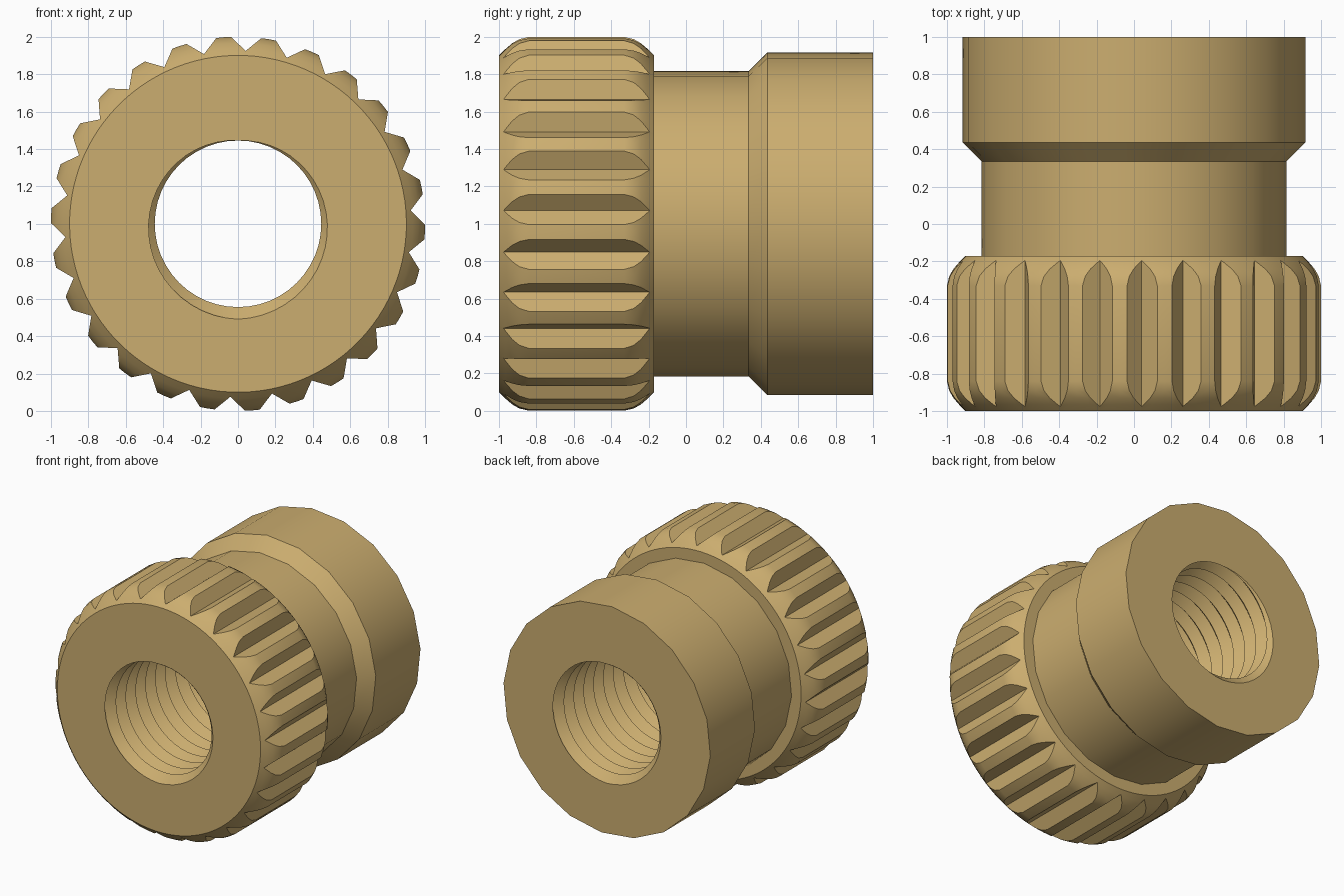
import bpy, bmesh, math
from math import cos, sin, radians, tau

if "Cube" in bpy.data.objects:
    bpy.data.objects.remove(bpy.data.objects["Cube"])

brass = bpy.data.materials.new("brass")
brass.diffuse_color = (0.60, 0.42, 0.16, 1)
brass.use_nodes = True
brass.node_tree.nodes["Principled BSDF"].inputs["Base Color"].default_value = brass.diffuse_color


def polar(r, a, y):
    return (r * cos(a), y, 1 + r * sin(a))


def finish(bm, name):
    bmesh.ops.recalc_face_normals(bm, faces=bm.faces)
    me = bpy.data.meshes.new(name)
    bm.to_mesh(me)
    bm.free()
    me.materials.append(brass)
    ob = bpy.data.objects.new(name, me)
    bpy.context.collection.objects.link(ob)
    return ob


def revolve(name, profile, n, offset=0):
    """Closed solid of revolution around the y axis; profile is (y, radius)."""
    bm = bmesh.new()
    rings = [[bm.verts.new(polar(r, radians(offset) + tau * i / n, y)) for i in range(n)]
             for y, r in profile]
    for a, b in zip(rings, rings[1:]):
        for i in range(n):
            j = (i + 1) % n
            bm.faces.new((a[i], a[j], b[j], b[i]))
    bm.faces.new(rings[0])
    bm.faces.new(rings[-1])
    return finish(bm, name)


def boolean(target, cutter, op):
    mod = target.modifiers.new(op, 'BOOLEAN')
    mod.operation, mod.solver, mod.object = op, 'EXACT', cutter
    bpy.context.view_layer.objects.active = target
    bpy.ops.object.modifier_apply(modifier=mod.name)
    bpy.data.objects.remove(cutter)


# Knurled head with rounded rims
rim = [(-1, 0.9), (-0.965, 0.935), (-0.93, 0.965), (-0.89, 0.988), (-0.84, 1.0)]
head = rim + [(-1.17 - y, r) for y, r in reversed(rim)]
insert = revolve("threaded_insert", head, 104, 1)

# V-shaped grooves around the head
bm = bmesh.new()
GROOVES, VALLEY, OUTER, HALF = 26, 0.925, 1.02, 0.108
for k in range(GROOVES):
    a = radians(4.4) + tau * k / GROOVES
    spread = math.atan2(HALF, OUTER)
    ends = [[bm.verts.new(polar(r, a + d, y)) for r, d in
             ((VALLEY, 0), (OUTER / cos(spread), spread), (OUTER / cos(spread), -spread))]
            for y in (-1.1, -0.1)]
    for i in range(3):
        j = (i + 1) % 3
        bm.faces.new((ends[0][i], ends[0][j], ends[1][j], ends[1][i]))
    bm.faces.new(ends[0])
    bm.faces.new(ends[1])
boolean(insert, finish(bm, "groove_cutter"), 'DIFFERENCE')

# Neck and flared collar
body = revolve("neck_and_collar",
               [(-0.5, 0.817), (0.335, 0.817), (0.435, 0.917), (1, 0.917)], 20, 3)
boolean(insert, body, 'UNION')

# Helical thread plug that cuts the bore
PITCH, MINOR, MAJOR, N, END = 0.125, 0.445, 0.51, 48, 1.1
bm = bmesh.new()
columns = []
for i in range(N + 1):
    f = i / N
    col = []
    for k in range(-4, 40):
        y = max(-END, min(END, -1 + PITCH * (k / 2 - f)))
        phase = (f + (y + 1) / PITCH) % 1
        r = MINOR + (MAJOR - MINOR) * abs(1 - 2 * phase)
        col.append(bm.verts.new(polar(r, radians(270) + tau * f, y)))
    columns.append(col)
for a, b in zip(columns, columns[1:]):
    for k in range(len(a) - 1):
        bm.faces.new((a[k], a[k + 1], b[k + 1], b[k]))
bmesh.ops.remove_doubles(bm, verts=bm.verts, dist=1e-5)
bmesh.ops.holes_fill(bm, edges=[e for e in bm.edges if e.is_boundary], sides=0)
bmesh.ops.triangulate(bm, faces=[f for f in bm.faces if len(f.verts) == 4])
boolean(insert, finish(bm, "thread_cutter"), 'DIFFERENCE')

# Smooth shading with crisp edges
bpy.ops.object.select_all(action='DESELECT')
insert.select_set(True)
bpy.context.view_layer.objects.active = insert
bpy.ops.object.shade_smooth_by_angle(angle=radians(30))
